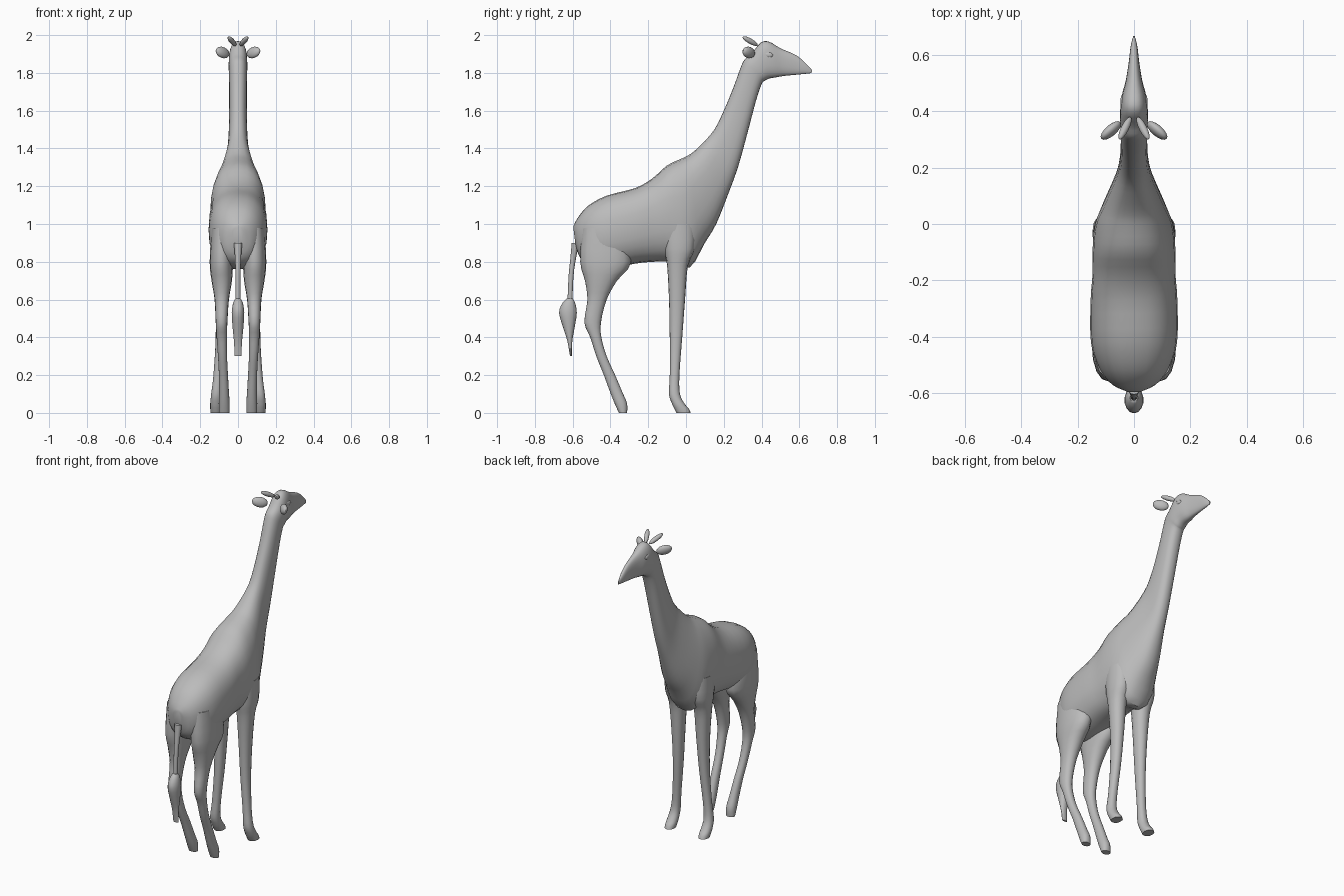
import bpy, bmesh, math
from mathutils import Vector, Matrix

if "Cube" in bpy.data.objects:
    bpy.data.objects.remove(bpy.data.objects["Cube"])

grey = bpy.data.materials.new("plain grey")
grey.diffuse_color = (0.5, 0.5, 0.5, 1)
grey.use_nodes = True
grey.node_tree.nodes["Principled BSDF"].inputs["Base Color"].default_value = grey.diffuse_color


def finish(bm, name, angle=45):
    bmesh.ops.recalc_face_normals(bm, faces=bm.faces)
    me = bpy.data.meshes.new(name)
    bm.to_mesh(me)
    bm.free()
    ob = bpy.data.objects.new(name, me)
    bpy.context.collection.objects.link(ob)
    me.materials.append(grey)
    bpy.ops.object.select_all(action='DESELECT')
    ob.select_set(True)
    bpy.context.view_layer.objects.active = ob
    bpy.ops.object.shade_smooth_by_angle(angle=math.radians(angle))
    return ob


def smooth_path(rows, steps):
    """Catmull-Rom interpolation of every value in the rows."""
    out = []
    n = len(rows)
    for i in range(n - 1):
        quad = zip(rows[max(i - 1, 0)], rows[i], rows[i + 1], rows[min(i + 2, n - 1)])
        quad = list(quad)
        for s in range(steps):
            t = s / steps
            out.append([0.5 * (2 * b + (c - a) * t + (2 * a - 5 * b + 4 * c - d) * t * t
                               + (3 * b - a - 3 * c + d) * t ** 3) for a, b, c, d in quad])
    return out + [rows[-1]]


def loft(name, rows, power=2.0, sides=24, steps=3):
    """rows: (y1, z1, y2, z2, half width, x centre); each ring spans point 1 to point 2."""
    bm = bmesh.new()
    rings = []
    for y1, z1, y2, z2, w, x in smooth_path(rows, steps):
        ring = []
        for k in range(sides):
            a = 2 * math.pi * k / sides
            c, s = math.cos(a), math.sin(a)
            u = math.copysign(abs(c) ** (2 / power), c)
            v = math.copysign(abs(s) ** (2 / power), s)
            ring.append(bm.verts.new((x + w * v, (y1 + y2) / 2 + u * (y1 - y2) / 2,
                                      (z1 + z2) / 2 + u * (z1 - z2) / 2)))
        rings.append(ring)
    for r, q in zip(rings, rings[1:]):
        for k in range(sides):
            j = (k + 1) % sides
            bm.faces.new((r[k], r[j], q[j], q[k]))
    bm.faces.new(rings[0])
    bm.faces.new(rings[-1])
    return finish(bm, name)


def ellipsoid(name, centre, direction, radii, flat=(0, 0, 1)):
    """Ellipsoid whose long axis follows direction; the last radius lies along flat."""
    d = Vector(direction).normalized()
    side = Vector(flat).cross(d).normalized()
    up = d.cross(side)
    m = Matrix((d, side, up)).transposed().to_4x4()
    bm = bmesh.new()
    bmesh.ops.create_uvsphere(bm, u_segments=16, v_segments=10, radius=1,
                              matrix=Matrix.Translation(centre) @ m @ Matrix.Diagonal((*radii, 1)))
    return finish(bm, name)


# torso, neck and head: (top y, top z, bottom y, bottom z, half width)
torso = [(-.597, .985, -.585, .89, .03), (-.575, 1.03, -.56, .82, .08),
         (-.52, 1.095, -.50, .775, .125), (-.42, 1.15, -.42, .76, .153),
         (-.27, 1.19, -.27, .79, .154), (-.18, 1.24, -.17, .80, .147),
         (-.10, 1.31, -.08, .80, .147), (-.02, 1.348, .02, .77, .138),
         (.03, 1.375, .10, .90, .112), (.09, 1.43, .16, 1.0, .085),
         (.15, 1.50, .22, 1.15, .06), (.20, 1.60, .275, 1.30, .05),
         (.25, 1.72, .325, 1.48, .047), (.29, 1.83, .37, 1.65, .047)]
head = [(.31, 1.87, .40, 1.74, .048), (.345, 1.90, .415, 1.757, .05),
        (.395, 1.96, .44, 1.77, .048), (.44, 1.965, .48, 1.777, .042),
        (.50, 1.93, .52, 1.784, .029), (.58, 1.895, .58, 1.79, .018),
        (.63, 1.855, .63, 1.795, .012), (.667, 1.815, .665, 1.799, .003)]
loft("body_neck_and_head", [(*r, 0) for r in torso + head], power=2.4)

# legs: (height, back y, front y, x centre, half width)
hind = [(.98, -.55, -.33, .08, .06), (.80, -.56, -.29, .088, .062),
        (.70, -.535, -.365, .086, .054), (.60, -.522, -.42, .086, .038),
        (.48, -.538, -.45, .087, .031), (.40, -.507, -.448, .086, .027),
        (.30, -.475, -.42, .082, .024), (.20, -.435, -.375, .077, .024),
        (.11, -.402, -.337, .074, .026), (.05, -.378, -.312, .073, .029),
        (.0, -.355, -.312, .073, .027)]
fore = [(1.0, -.12, .05, .085, .058), (.87, -.115, .045, .088, .056),
        (.78, -.10, .01, .086, .048), (.60, -.09, -.005, .085, .036),
        (.40, -.086, -.02, .09, .028), (.20, -.086, -.035, .105, .025),
        (.10, -.09, -.032, .114, .028), (.05, -.075, -.008, .116, .031),
        (.022, -.062, .015, .116, .031), (.0, -.05, .025, .116, .029)]
for side, sx in (("left", -1), ("right", 1)):
    for label, leg in (("hind", hind), ("front", fore)):
        loft(f"{label}_leg_{side}", [(f, z, b, z, w, sx * x) for z, b, f, x, w in leg], power=2.2, sides=16)
    # ears, horns and eyes
    ellipsoid(f"ear_{side}", (sx * .082, .332, 1.908), (sx * .06, -.05, .02), (.046, .019, .03), (0, .3, 1))
    ellipsoid(f"horn_{side}", (sx * .032, .34, 1.968), (sx * .035, -.07, .04), (.05, .014, .014))
    ellipsoid(f"eye_{side}", (sx * .040, .437, 1.895), (0, 1, -.15), (.023, .008, .014))

# tail and tuft
tail = [(-.565, .90, -.605, .90, .022), (-.582, .82, -.612, .82, .016),
        (-.596, .72, -.622, .72, .013), (-.602, .57, -.628, .57, .013)]
tuft = [(-.60, .605, -.632, .605, .014), (-.588, .585, -.655, .58, .026),
        (-.578, .53, -.672, .53, .034), (-.59, .45, -.65, .45, .029),
        (-.602, .38, -.628, .38, .022), (-.604, .30, -.614, .30, .018)]
loft("tail", [(*r, 0) for r in tail], sides=12)
loft("tail_tuft", [(*r, 0) for r in tuft], sides=14)
